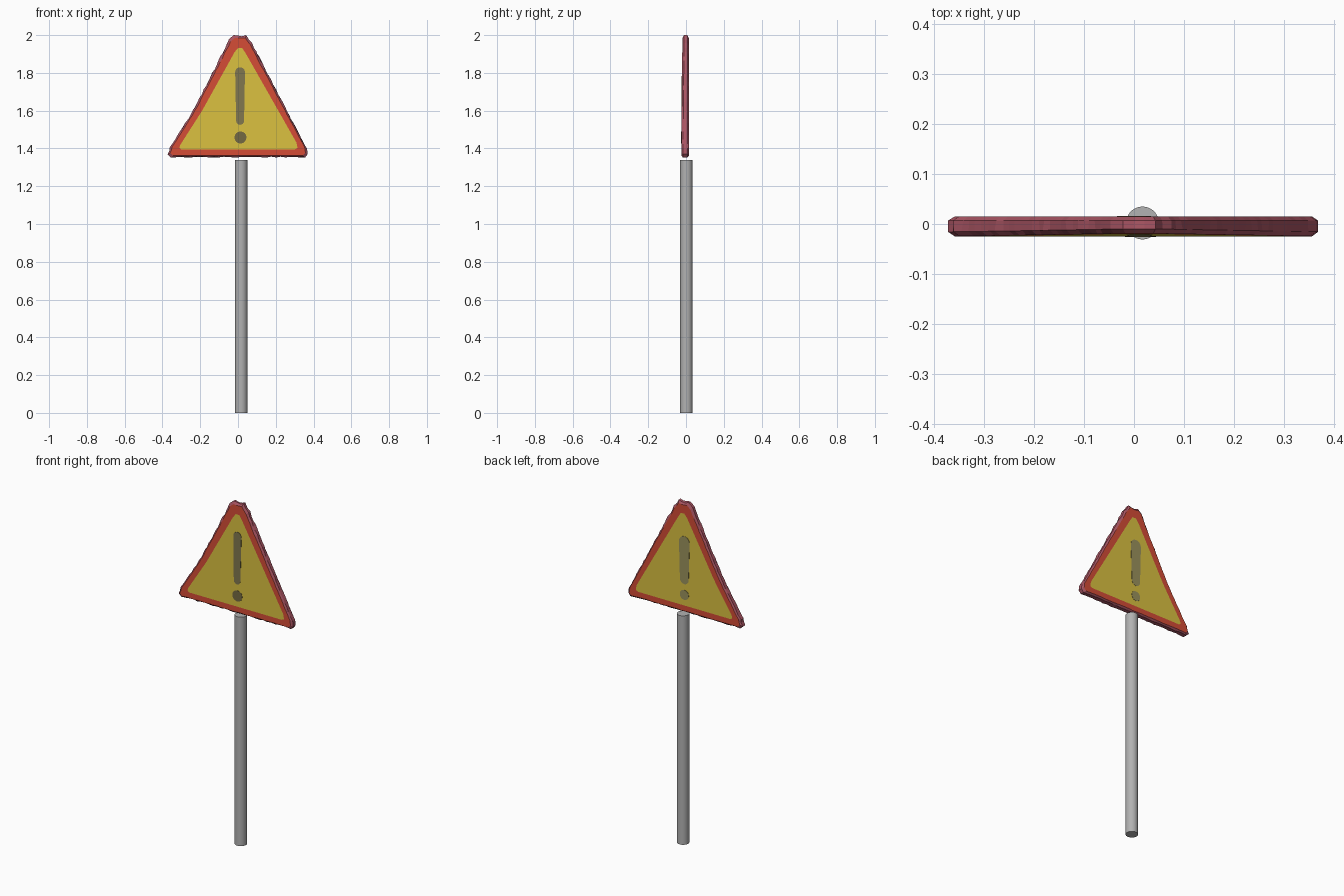
import bpy, bmesh, math, random
from mathutils import Vector

if "Cube" in bpy.data.objects:
    bpy.data.objects.remove(bpy.data.objects["Cube"])

random.seed(4)


def material(name, rgb):
    """Flat colour from 0-255 sRGB values."""
    m = bpy.data.materials.new(name)
    m.diffuse_color = [((c / 255 + 0.055) / 1.055) ** 2.4 for c in rgb] + [1]
    m.use_nodes = True
    m.node_tree.nodes["Principled BSDF"].inputs["Base Color"].default_value = m.diffuse_color
    return m


YELLOW = material("sign yellow", (218, 192, 64))
RED = material("border red", (212, 76, 54))
ROSE = material("rim dull rose", (168, 84, 98))
DARK = material("mark dark olive", (128, 119, 78))
DOT = material("dot dark olive", (115, 104, 66))
PALE = material("back mark olive", (155, 146, 92))
GREY = material("pole grey", (178, 178, 178))


def finish(bm, name, mats):
    bmesh.ops.recalc_face_normals(bm, faces=bm.faces)
    me = bpy.data.meshes.new(name)
    bm.to_mesh(me)
    bm.free()
    ob = bpy.data.objects.new(name, me)
    bpy.context.collection.objects.link(ob)
    for m in mats:
        me.materials.append(m)
    return ob


def front_y(z):
    """The front face leans out a little towards the bottom."""
    return -0.019 - 0.006 * (2 - z) / 0.65


BACK_Y = 0.015

# Sign outlines (x, z): outer edge and yellow panel, matching corners
OUTER = [(-0.373, 1.368), (-0.355, 1.352), (0.355, 1.352), (0.369, 1.37),
         (0.365, 1.40), (0.075, 1.958), (0.043, 2.0), (-0.022, 2.0),
         (-0.047, 1.98), (-0.24, 1.60), (-0.362, 1.405)]
PANEL = [(-0.31, 1.405), (-0.30, 1.395), (0.30, 1.395), (0.315, 1.402),
         (0.31, 1.43), (0.04, 1.905), (0.022, 1.932), (0.0, 1.932),
         (-0.018, 1.91), (-0.19, 1.60), (-0.305, 1.42)]
outer, panel, corner = [], [], []
for i in range(len(OUTER)):
    j = (i + 1) % len(OUTER)
    a, b = Vector(OUTER[i]), Vector(OUTER[j])
    c, d = Vector(PANEL[i]), Vector(PANEL[j])
    n = max(1, round((b - a).length / 0.025))
    for k in range(n):
        outer.append(a.lerp(b, k / n))
        panel.append(c.lerp(d, k / n))
        corner.append(k == 0)

# Sign plate: rings from front panel round the rough rim to the back panel
bm = bmesh.new()


def ring(inset, depth, rough=0.0):
    verts = []
    for o, p, fixed in zip(outer, panel, corner):
        f = inset + (0 if fixed else random.uniform(0, rough))
        q = o.lerp(p, f)
        verts.append(bm.verts.new((q.x, depth(q.y), q.y)))
    return verts


def back(z):
    return BACK_Y


rings = [ring(1, front_y),
         ring(0.22, front_y, 0.06),
         ring(0.0, lambda z: front_y(z) + 0.009, 0.12),
         ring(0.0, lambda z: BACK_Y - 0.008, 0.12),
         ring(0.22, back, 0.06),
         ring(1, back)]
for s, mat in enumerate([1, 2, 2, 2, 1]):
    r, t = rings[s], rings[s + 1]
    for k in range(len(r)):
        m = (k + 1) % len(r)
        bm.faces.new((r[k], r[m], t[m], t[k])).material_index = mat
bm.faces.new(rings[0])
bm.faces.new(rings[-1])
finish(bm, "sign_plate", [YELLOW, RED, ROSE])


def capsule(cx, z0, z1, r0, r1, n=8):
    """Upright rounded bar outline, radius r0 at the bottom and r1 on top."""
    pts = []
    for cz, r, start in ((z0 + r0, r0, math.pi), (z1 - r1, r1, 0)):
        for k in range(n + 1):
            a = start + math.pi * k / n
            pts.append((cx + r * math.cos(a), cz + r * math.sin(a)))
    return pts


def mark(name, pts, mat, on_front):
    """Thin plate lying on the front or back of the sign."""
    bm = bmesh.new()
    layers = []
    for off in (-0.001, 0.0015):
        layers.append([bm.verts.new((x, front_y(z) - off if on_front else BACK_Y + off, z))
                       for x, z in pts])
    for loop in layers:
        bm.faces.new(loop)
    for k in range(len(pts)):
        m = (k + 1) % len(pts)
        bm.faces.new((layers[0][k], layers[0][m], layers[1][m], layers[1][k]))
    finish(bm, name, [mat])


# Warning mark on both faces
mark("front_bar", capsule(0.011, 1.525, 1.83, 0.021, 0.026), DARK, True)
mark("front_dot", capsule(0.013, 1.426, 1.490, 0.032, 0.032), DOT, True)
mark("back_bar", capsule(0.0, 1.52, 1.80, 0.028, 0.034), PALE, False)
mark("back_dot", capsule(0.0, 1.428, 1.486, 0.029, 0.029), PALE, False)

# Pole
bpy.ops.mesh.primitive_cylinder_add(vertices=32, radius=0.033, depth=1.34,
                                    location=(0.017, 0.002, 0.67))
pole = bpy.context.object
pole.name = "pole"
pole.data.materials.append(GREY)
bpy.ops.object.shade_smooth_by_angle(angle=math.radians(40))
